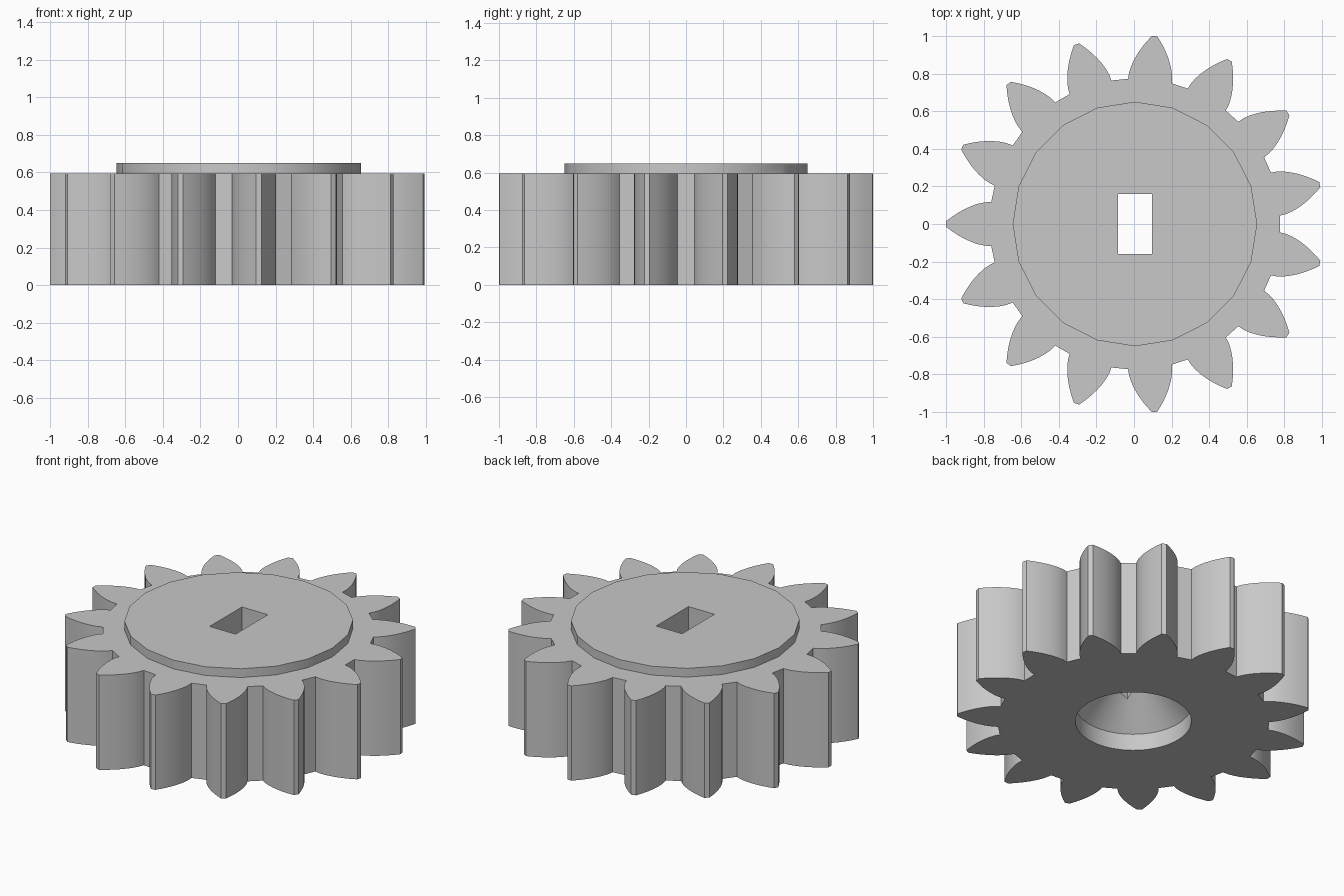
import bpy, bmesh, math

if "Cube" in bpy.data.objects:
    bpy.data.objects.remove(bpy.data.objects["Cube"])

CX = 0.005                       # gear axis, so the asymmetric tooth layout is centred
TEETH, STEPS = 15, 7
R_ROOT, R_TIP = 0.773, 1.005
ROOT_HALF = math.radians(8.7)    # half the tooth angle at the root
H_GEAR, H_HUB = 0.595, 0.65

grey = bpy.data.materials.new("grey plastic")
grey.diffuse_color = (0.58, 0.58, 0.58, 1)
grey.use_nodes = True
grey.node_tree.nodes["Principled BSDF"].inputs["Base Color"].default_value = grey.diffuse_color


def make_object(name, bm):
    bmesh.ops.recalc_face_normals(bm, faces=bm.faces)
    mesh = bpy.data.meshes.new(name)
    bm.to_mesh(mesh)
    bm.free()
    obj = bpy.data.objects.new(name, mesh)
    bpy.context.collection.objects.link(obj)
    return obj


def prism(name, outline, z0, z1):
    """Extrude a flat outline from z0 to z1."""
    bm = bmesh.new()
    face = bm.faces.new([bm.verts.new((x + CX, y, z0)) for x, y in outline])
    top = bmesh.ops.extrude_face_region(bm, geom=[face])["geom"]
    for v in top:
        if isinstance(v, bmesh.types.BMVert):
            v.co.z = z1
    return make_object(name, bm)


def circle(r, n):
    return [(r * math.cos(math.tau * i / n), r * math.sin(math.tau * i / n)) for i in range(n)]


def combine(target, other, operation):
    """Apply a boolean and discard the helper."""
    mod = target.modifiers.new(operation.lower(), 'BOOLEAN')
    mod.operation, mod.object, mod.solver = operation, other, 'EXACT'
    bpy.context.view_layer.objects.active = target
    bpy.ops.object.modifier_apply(modifier=mod.name)
    bpy.data.objects.remove(other, do_unlink=True)


# Involute flank, root to tip: (radius, half angle)
flank = []
for i in range(STEPS + 1):
    r = R_ROOT + (R_TIP - R_ROOT) * i / STEPS
    a = math.acos(R_ROOT / r)
    flank.append((r, ROOT_HALF - (math.tan(a) - a)))

# Toothed wheel, one tooth pointing at -x
outline = []
for t in range(TEETH):
    mid = math.pi + math.tau * t / TEETH
    tooth = [(r, mid - a) for r, a in flank] + [(r, mid + a) for r, a in reversed(flank)]
    outline += [(r * math.cos(a), r * math.sin(a)) for r, a in tooth]
gear = prism("gear", outline, 0, H_GEAR)

# Raised 20-sided hub disc
combine(gear, prism("hub", circle(0.65, 20), 0.5, H_HUB), 'UNION')

# Round recess underneath with a 45 degree conical roof
bm = bmesh.new()
rings = [[bm.verts.new((x + CX, y, z)) for x, y in circle(0.33, 64)] for z in (-0.1, 0.105)]
apex = bm.verts.new((CX, 0, 0.435))
bm.faces.new(rings[0])
for i in range(64):
    j = (i + 1) % 64
    bm.faces.new((rings[0][i], rings[0][j], rings[1][j], rings[1][i]))
    bm.faces.new((rings[1][i], rings[1][j], apex))
combine(gear, make_object("recess_cutter", bm), 'DIFFERENCE')

# Rectangular shaft hole
slot = [(-0.09, -0.16), (0.09, -0.16), (0.09, 0.16), (-0.09, 0.16)]
combine(gear, prism("slot_cutter", slot, 0.05, 0.8), 'DIFFERENCE')

# Finish
gear.data.materials.clear()
gear.data.materials.append(grey)
bpy.ops.object.select_all(action='DESELECT')
gear.select_set(True)
bpy.context.view_layer.objects.active = gear
bpy.ops.object.shade_smooth_by_angle(angle=math.radians(30))
